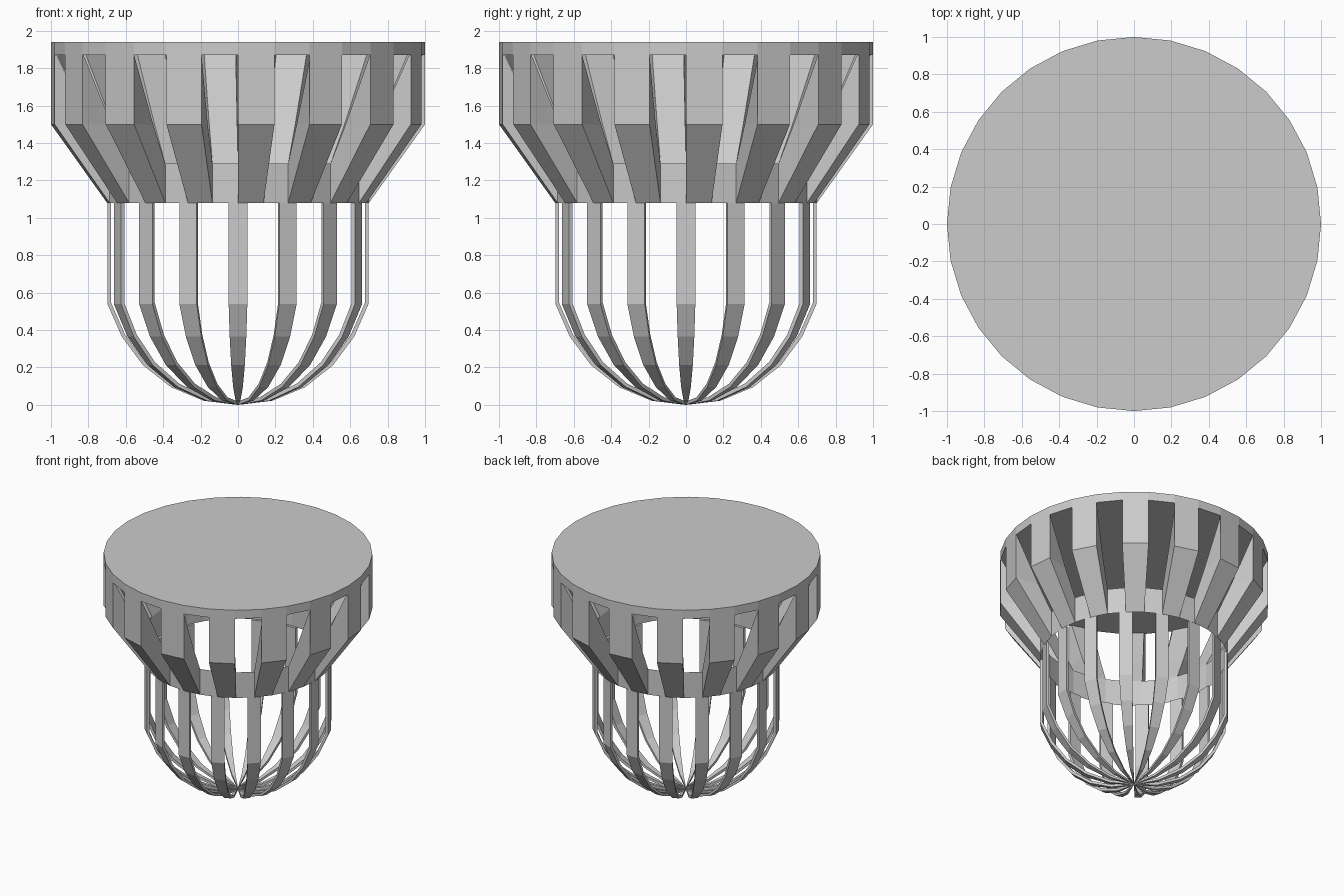
import bpy, bmesh
from math import sin, cos, radians

if "Cube" in bpy.data.objects:
    bpy.data.objects.remove(bpy.data.objects["Cube"])

COUNT = 16
STEP = 360 / COUNT
FACET = STEP / 2          # 32-sided body


def finish(name, bm):
    bmesh.ops.remove_doubles(bm, verts=bm.verts, dist=1e-5)
    bmesh.ops.recalc_face_normals(bm, faces=bm.faces)
    mesh = bpy.data.meshes.new(name)
    bm.to_mesh(mesh)
    bm.free()
    obj = bpy.data.objects.new(name, mesh)
    bpy.context.collection.objects.link(obj)
    return obj


def polar(r, z, deg):
    return (r * cos(radians(deg)), r * sin(radians(deg)), z)


def radial_bars(name, outer, inner, offset):
    """Ring of closed bars; profiles hold (radius, z, half angle) from top to bottom."""
    bm = bmesh.new()
    for i in range(COUNT):
        mid = offset + i * STEP
        rows = []
        for o, n in zip(outer, inner):
            rows.append([bm.verts.new(polar(r, z, mid + s * h))
                         for (r, z, h), s in ((o, -1), (o, 1), (n, 1), (n, -1))])
        for a, b in zip(rows, rows[1:]):
            for k in range(4):
                j = (k + 1) % 4
                bm.faces.new((a[k], a[j], b[j], b[k]))
        bm.faces.new(rows[0])
        bm.faces.new(rows[-1][::-1])
    bmesh.ops.dissolve_degenerate(bm, edges=bm.edges, dist=1e-5)
    return finish(name, bm)


# Solid lid disc
bm = bmesh.new()
bmesh.ops.create_cone(bm, cap_ends=True, segments=32, radius1=1, radius2=1, depth=0.07)
bmesh.ops.translate(bm, verts=bm.verts, vec=(0, 0, 1.905))
finish("lid", bm)

# Thin collar ring at the foot of the slats
bm = bmesh.new()
bmesh.ops.create_cone(bm, cap_ends=False, segments=32, radius1=0.7, radius2=0.7, depth=0.21)
bmesh.ops.translate(bm, verts=bm.verts, vec=(0, 0, 1.185))
finish("collar", bm)

# Wedge-shaped slats, flaring from the collar out to the lid
half = FACET / 2
radial_bars("slats",
            [(1, 1.87, half), (1, 1.5, half), (0.7, 1.08, half)],
            [(0.985, 1.87, half - 0.7), (0.81, 1.5, half - 0.3), (0.7, 1.29, half)],
            FACET / 2)

# Basket ribs curving in to a point at the bottom
outer = [(0.70, 1.08), (0.70, 0.54), (0.623, 0.365), (0.51, 0.213),
         (0.36, 0.095), (0.185, 0.022), (0.004, 0.0)]
inner = [(0.68, 1.08), (0.68, 0.545), (0.606, 0.377), (0.497, 0.229),
         (0.351, 0.113), (0.18, 0.041), (0.004, 0.018)]
radial_bars("basket_ribs", [(r, z, 4.1) for r, z in outer],
            [(r, z, 4.1) for r, z in inner], 0)
